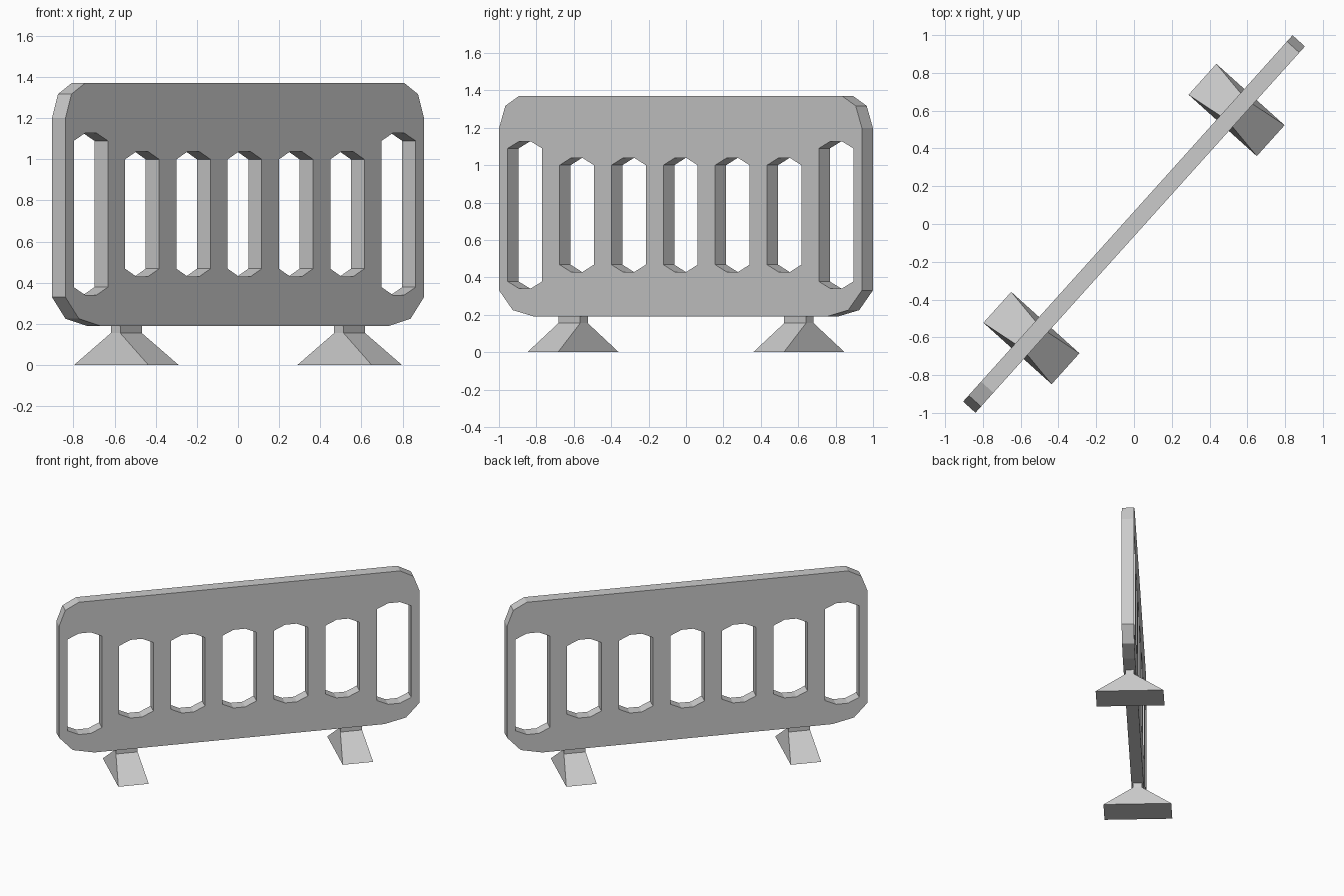
import bpy, bmesh, math

if "Cube" in bpy.data.objects:
    bpy.data.objects.remove(bpy.data.objects["Cube"])

TURN = math.radians(48.03)   # the barrier stands diagonally in plan
HALF_THICK = 0.044


def slot(centre, low, high, rise):
    """Upright slot outline with three-sided faceted ends."""
    w, m = 0.1235, 0.043
    pts = [(-w, low), (-m, low - rise), (m, low - rise), (w, low),
           (w, high), (m, high + rise), (-m, high + rise), (-w, high)]
    return [(centre + x, z) for x, z in pts]


# Panel outline (right half mirrored to the left) and the seven slots
right = [(1.05, 0.19), (1.206, 0.225), (1.304, 0.33),
         (1.304, 1.2), (1.26, 1.317), (1.162, 1.37)]
outlines = [right + [(-x, z) for x, z in reversed(right)]]
for i in range(-3, 4):
    if abs(i) == 3:
        outlines.append(slot(i * 0.373, 0.378, 1.09, 0.037))
    else:
        outlines.append(slot(i * 0.373, 0.468, 1.0, 0.038))

# Panel: filled flat curve with holes, extruded to thickness
curve = bpy.data.curves.new("barrier_panel", 'CURVE')
curve.dimensions = '2D'
curve.fill_mode = 'BOTH'
curve.extrude = HALF_THICK
for pts in outlines:
    s = curve.splines.new('POLY')
    s.points.add(len(pts) - 1)
    for p, (x, z) in zip(s.points, pts):
        p.co = (x, z, 0, 1)
    s.use_cyclic_u = True
panel = bpy.data.objects.new("barrier_panel", curve)
bpy.context.collection.objects.link(panel)
panel.rotation_euler = (math.pi / 2, 0, TURN)
bpy.context.view_layer.objects.active = panel
panel.select_set(True)
bpy.ops.object.convert(target='MESH')
panel = bpy.context.object
bm = bmesh.new()
bm.from_mesh(panel.data)
bmesh.ops.remove_doubles(bm, verts=bm.verts, dist=0.0005)
bmesh.ops.dissolve_limit(bm, angle_limit=0.01, verts=bm.verts, edges=bm.edges)
bmesh.ops.recalc_face_normals(bm, faces=bm.faces)
for f in bm.faces:
    f.smooth = False
bm.to_mesh(panel.data)
bm.free()


def foot(name, u):
    """Flared foot with a short stem running up into the panel."""
    bm = bmesh.new()
    rings = []
    for hx, hy, z in [(0.11, 0.243, 0), (0.0785, 0.031, 0.155), (0.0785, 0.031, 0.21)]:
        rings.append([bm.verts.new((u + sx * hx, sy * hy, z))
                      for sx, sy in [(-1, -1), (1, -1), (1, 1), (-1, 1)]])
    bm.faces.new(rings[0])
    bm.faces.new(rings[-1])
    for a, b in zip(rings, rings[1:]):
        for i in range(4):
            j = (i + 1) % 4
            bm.faces.new((a[i], a[j], b[j], b[i]))
    bmesh.ops.recalc_face_normals(bm, faces=bm.faces)
    mesh = bpy.data.meshes.new(name)
    bm.to_mesh(mesh)
    bm.free()
    ob = bpy.data.objects.new(name, mesh)
    ob.rotation_euler.z = TURN
    bpy.context.collection.objects.link(ob)


# Two feet
foot("left_foot", -0.812)
foot("right_foot", 0.812)
